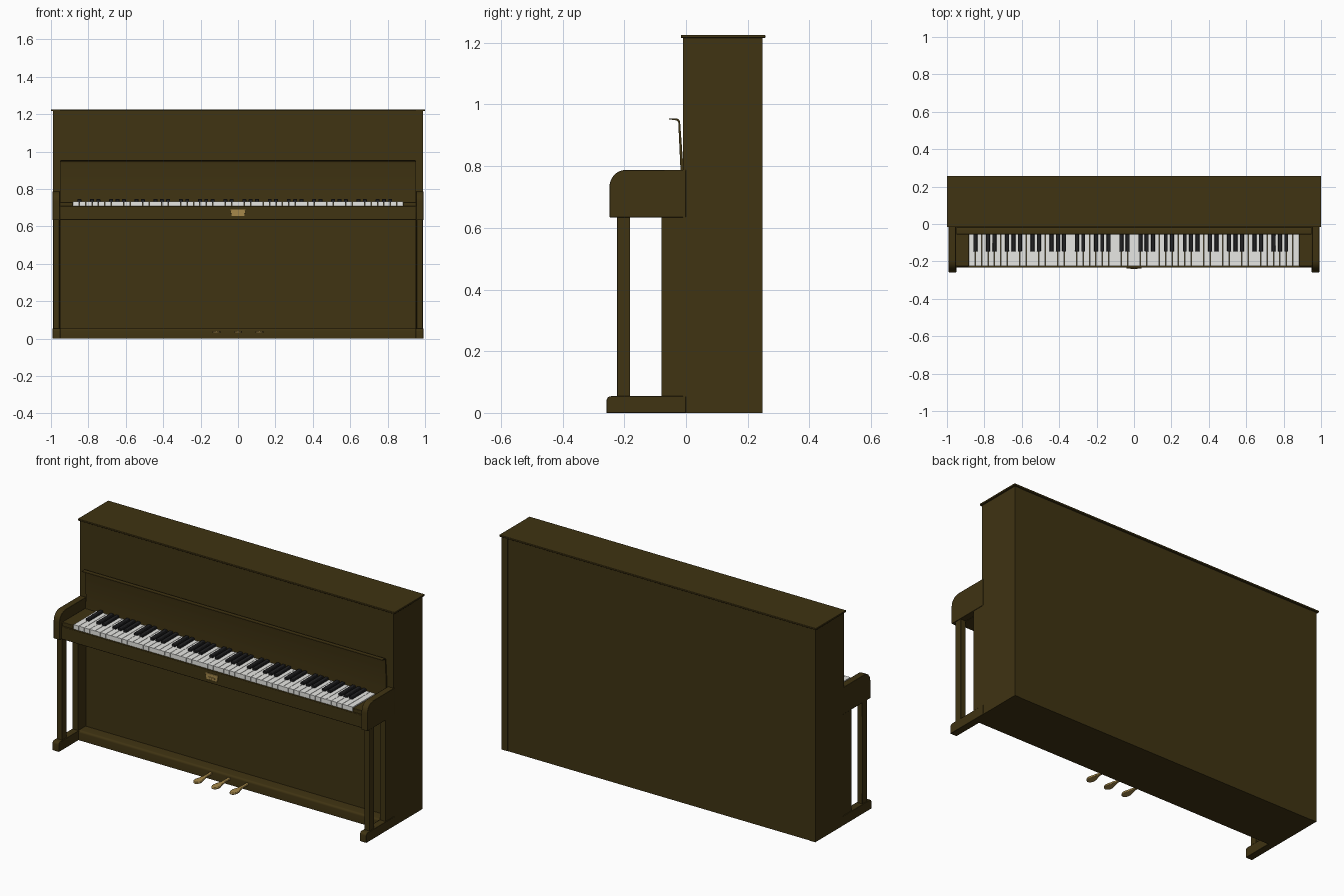
import bpy, bmesh, math
from mathutils import Vector

if "Cube" in bpy.data.objects:
    bpy.data.objects.remove(bpy.data.objects["Cube"])


def material(name, rgb):
    m = bpy.data.materials.new(name)
    m.diffuse_color = (*rgb, 1)
    m.use_nodes = True
    m.node_tree.nodes["Principled BSDF"].inputs["Base Color"].default_value = m.diffuse_color
    return m


WOOD = material("dark_wood", (0.05, 0.033, 0.006))
BRASS = material("brass", (0.38, 0.25, 0.07))
IVORY = material("ivory_white", (0.82, 0.82, 0.79))
EBONY = material("ebony_black", (0.014, 0.014, 0.015))


def finish(name, bm, mat, bevel=0.0):
    bmesh.ops.recalc_face_normals(bm, faces=bm.faces)
    me = bpy.data.meshes.new(name)
    bm.to_mesh(me)
    bm.free()
    me.materials.append(mat)
    ob = bpy.data.objects.new(name, me)
    bpy.context.collection.objects.link(ob)
    if bevel:
        b = ob.modifiers.new("soft_edges", 'BEVEL')
        b.width, b.segments = bevel, 2
    bpy.ops.object.select_all(action='DESELECT')
    ob.select_set(True)
    bpy.context.view_layer.objects.active = ob
    bpy.ops.object.shade_smooth_by_angle(angle=math.radians(35))
    return ob


def add_box(bm, x, y, z):
    vs = bmesh.ops.create_cube(bm, size=1)["verts"]
    for v in vs:
        v.co = Vector([(a + b) / 2 + c * (b - a) for (a, b), c in zip((x, y, z), v.co)])


def box(name, x, y, z, mat=WOOD, bevel=0.0):
    bm = bmesh.new()
    add_box(bm, x, y, z)
    return finish(name, bm, mat, bevel)


def prism(name, pts, axis, lo, hi, mat=WOOD, bevel=0.0):
    """Extrude a 2D outline along an axis (0: yz outline, 1: xz, 2: xy)."""
    bm = bmesh.new()
    def pt(p, t):
        c = list(p)
        c.insert(axis, t)
        return bm.verts.new(c)
    face = bm.faces.new([pt(p, lo) for p in pts])
    new = bmesh.ops.extrude_face_region(bm, geom=[face])["geom"]
    for v in new:
        if isinstance(v, bmesh.types.BMVert):
            v.co[axis] = hi
    return finish(name, bm, mat, bevel)


def arc(cy, cz, r, a0, a1, n=8):
    return [(cy + r * math.cos(math.radians(a0 + (a1 - a0) * i / n)),
             cz + r * math.sin(math.radians(a0 + (a1 - a0) * i / n))) for i in range(n + 1)]


# Case, panels and lid
box("case", (-0.955, 0.955), (-0.003, 0.246), (0, 1.216))
box("lid", (-1, 1), (-0.017, 0.257), (1.216, 1.226), bevel=0.002)
box("upper_panel", (-0.953, 0.953), (-0.008, 0), (0.70, 1.214))
box("lower_panel", (-0.95, 0.95), (-0.015, 0), (0.05, 0.64))
prism("bottom_rail", [(0, 0), (0, 0.055)] + arc(-0.068, 0.043, 0.012, 90, 180, 4) + [(-0.08, 0)],
      0, -0.952, 0.952)

# Sides, arms, legs and feet on both ends
for s, side in ((-1, "left"), (1, "right")):
    def ends(a, b):
        return (a, b) if s > 0 else (-b, -a)
    box(side + "_side", ends(0.953, 0.99), (-0.01, 0.248), (0, 1.216))
    prism(side + "_arm", [(0, 0.634), (0, 0.788)] + arc(-0.194, 0.734, 0.054, 90, 180)
          + [(-0.248, 0.634)], 0, *ends(0.953, 0.991), bevel=0.002)
    box(side + "_pilaster", ends(0.953, 0.988), (-0.08, 0), (0.05, 0.64))
    box(side + "_front_leg", ends(0.955, 0.987), (-0.223, -0.181), (0.05, 0.64), bevel=0.002)
    prism(side + "_foot", [(0, 0), (0, 0.054)] + arc(-0.243, 0.039, 0.015, 90, 180, 5)
          + [(-0.258, 0)], 0, *ends(0.95, 0.991), bevel=0.002)
    box(side + "_key_block", ends(0.882, 0.953), (-0.226, -0.01), (0.69, 0.729), bevel=0.003)

# Keybed and the slip in front of the keys
box("keybed", (-0.953, 0.953), (-0.222, 0), (0.634, 0.706))
box("key_slip", (-0.953, 0.953), (-0.233, -0.222), (0.634, 0.708), bevel=0.003)

# Open fallboard with a rolled lip
lip = arc(-0.032, 0.942, 0.013, 90, 0, 5)
inner = arc(-0.034, 0.940, 0.009, 0, 90, 5)
prism("fallboard", [(-0.056, 0.952), (-0.054, 0.955)] + lip + [(-0.008, 0.79), (-0.008, 0.71), (-0.022, 0.71),
      (-0.018, 0.79)] + inner, 0, -0.948, 0.948)

# Keyboard: 52 white keys starting on A, black keys between
W = 1.764 / 52
white, black = bmesh.new(), bmesh.new()
for i in range(52):
    x = -0.882 + i * W
    add_box(white, (x + 0.001, x + W - 0.001), (-0.224, -0.018), (0.70, 0.733))
    if i % 7 in (0, 2, 3, 5, 6) and i < 51:
        add_box(black, (x + W - 0.0105, x + W + 0.0105), (-0.148, -0.018), (0.725, 0.746))
finish("white_keys", white, IVORY)
finish("black_keys", black, EBONY, 0.003)

# Brass lock plate with a small pull
prism("lock_plate", [(-0.04, 0.69), (0.04, 0.69), (0.034, 0.655), (-0.034, 0.655)],
      1, -0.237, -0.232, BRASS, 0.001)
box("lock_pull", (-0.02, 0.02), (-0.241, -0.236), (0.662, 0.672), BRASS, 0.002)

# Three pedals: narrow stem flaring to a rounded tip
half = [(0.008, -0.07), (0.008, -0.135), (0.014, -0.16), (0.021, -0.185),
        (0.021, -0.205), (0.014, -0.22), (0.005, -0.226)]
for px, name in ((-0.115, "left_pedal"), (0, "middle_pedal"), (0.115, "right_pedal")):
    outline = [(px + x, y) for x, y in half] + [(px - x, y) for x, y in reversed(half)]
    prism(name, outline, 2, 0.029, 0.040, BRASS, 0.003)
